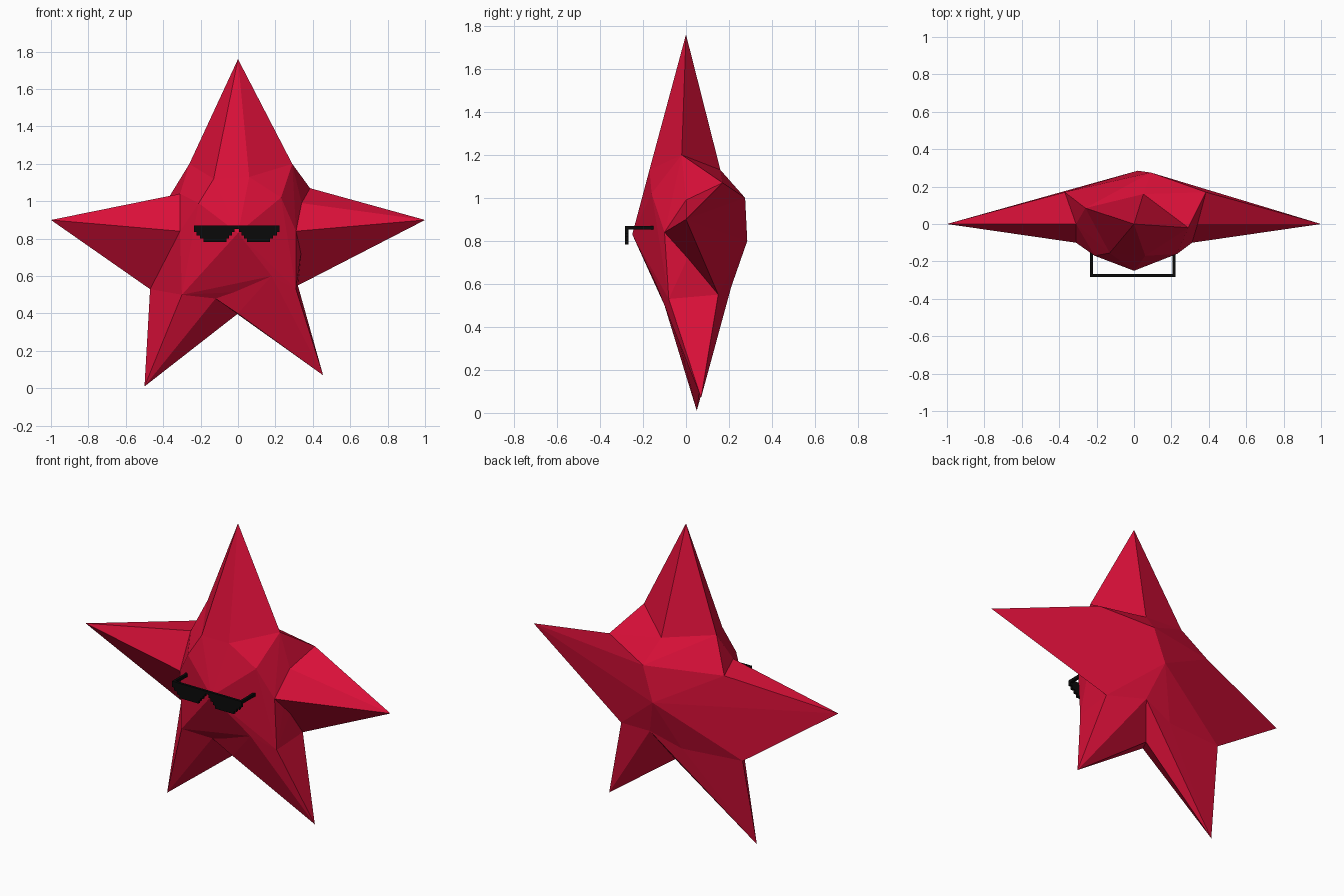
import bpy
import bmesh

cube = bpy.data.objects.get("Cube")
if cube:
    bpy.data.objects.remove(cube, do_unlink=True)


def make_material(name, colour, roughness):
    mat = bpy.data.materials.new(name)
    mat.use_nodes = True
    mat.diffuse_color = colour
    shader = next(n for n in mat.node_tree.nodes if n.type == 'BSDF_PRINCIPLED')
    shader.inputs["Base Color"].default_value = colour
    shader.inputs["Roughness"].default_value = roughness
    return mat


crimson = make_material("crimson", (0.70, 0.005, 0.04, 1), 0.6)
black = make_material("black", (0.003, 0.003, 0.003, 1), 0.5)


def finish(name, bm, material):
    bmesh.ops.recalc_face_normals(bm, faces=bm.faces)
    mesh = bpy.data.meshes.new(name)
    bm.to_mesh(mesh)
    bm.free()
    mesh.materials.append(material)
    obj = bpy.data.objects.new(name, mesh)
    bpy.context.scene.collection.objects.link(obj)
    return obj


# Shared corners of the faceted star
corner = {
    # tips
    "top_tip": (0, 0, 1.76),
    "left_tip": (1, 0, 0.9),
    "right_tip": (-1, 0, 0.9),
    "left_toe": (0.455, 0.07, 0.07),
    "right_toe": (-0.5, 0.05, 0.01),
    # valleys between the arms
    "left_neck": (0.29, -0.02, 1.2),
    "right_neck": (-0.26, 0.085, 1.2),
    "left_shoulder": (0.385, 0.17, 1.07),
    "right_shoulder": (-0.37, 0.17, 1.02),
    "left_collar": (0.34, 0, 0.99),
    "right_collar": (-0.31, 0, 1.04),
    "left_hip": (0.32, 0.15, 0.55),
    "right_hip": (-0.47, 0.14, 0.53),
    "crotch": (0, 0.1, 0.4),
    "front_crotch": (0, -0.05, 0.4),
    # front
    "left_brow": (0.06, -0.17, 1.13),
    "right_brow": (-0.13, -0.155, 1.12),
    "left_temple": (0.23, -0.16, 1.02),
    "right_temple": (-0.21, -0.17, 0.99),
    "forehead": (0, -0.19, 0.96),
    "nose": (0, -0.25, 0.83),
    "left_cheek": (0.31, -0.1, 0.84),
    "right_cheek": (-0.31, -0.1, 0.84),
    "left_belly": (0.18, -0.14, 0.6),
    "left_thigh": (0.31, -0.08, 0.53),
    "right_thigh": (-0.3, -0.1, 0.5),
    "groin": (-0.12, -0.07, 0.48),
    # back
    "nape": (0.05, 0.16, 1.13),
    "upper_back": (0.09, 0.275, 1.0),
    "middle_back": (0.02, 0.285, 0.8),
    "left_rump": (0.09, 0.21, 0.585),
    "right_rump": (-0.1, 0.18, 0.52),
}


def faceted_part(name, names):
    """Closed faceted solid spanning the named corners."""
    bm = bmesh.new()
    for n in names.split():
        bm.verts.new(corner[n])
    result = bmesh.ops.convex_hull(bm, input=bm.verts)
    loose = [v for v in result["geom_interior"] if isinstance(v, bmesh.types.BMVert)]
    bmesh.ops.delete(bm, geom=loose, context='VERTS')
    return finish(name, bm, crimson)


# Body, then each arm of the star
faceted_part("body", """left_neck right_neck left_shoulder right_shoulder
    left_collar right_collar left_hip right_hip crotch left_brow right_brow
    left_temple right_temple forehead nose left_cheek right_cheek left_belly
    left_thigh right_thigh groin nape upper_back middle_back left_rump right_rump""")
faceted_part("top_arm", "top_tip left_brow right_brow right_neck left_neck nape")
faceted_part("left_arm", """left_tip left_shoulder left_collar left_cheek left_hip
    upper_back middle_back""")
faceted_part("right_arm", """right_tip right_shoulder right_collar right_cheek
    right_hip upper_back middle_back""")
faceted_part("left_leg", """left_toe left_thigh left_hip left_belly front_crotch
    crotch groin left_rump""")
faceted_part("right_leg", """right_toe right_hip right_thigh groin crotch
    right_rump left_rump""")


# Stepped sunglasses
def add_box(bm, low, high):
    box = bmesh.ops.create_cube(bm, size=1)["verts"]
    for v in box:
        v.co = [(a + b) / 2 + c * (b - a) for a, b, c in zip(low, high, v.co)]


middle = -0.007
front, lens_back, temple_end = -0.283, -0.268, -0.15
top, row = 0.87, 0.0175
bm = bmesh.new()
# inner and outer reach of each lens row, from the top down
lens_rows = [(0, 0.228), (0.012, 0.228), (0.025, 0.215), (0.04, 0.195), (0.055, 0.178)]
for side in (-1, 1):
    for i, (inner, outer) in enumerate(lens_rows):
        xs = sorted((middle + side * inner, middle + side * outer))
        add_box(bm, (xs[0], front, top - row * (i + 1)), (xs[1], lens_back, top - row * i))
    xs = sorted((middle + side * 0.213, middle + side * 0.228))
    add_box(bm, (xs[0], lens_back, top - row), (xs[1], temple_end, top))
finish("sunglasses", bm, black)
